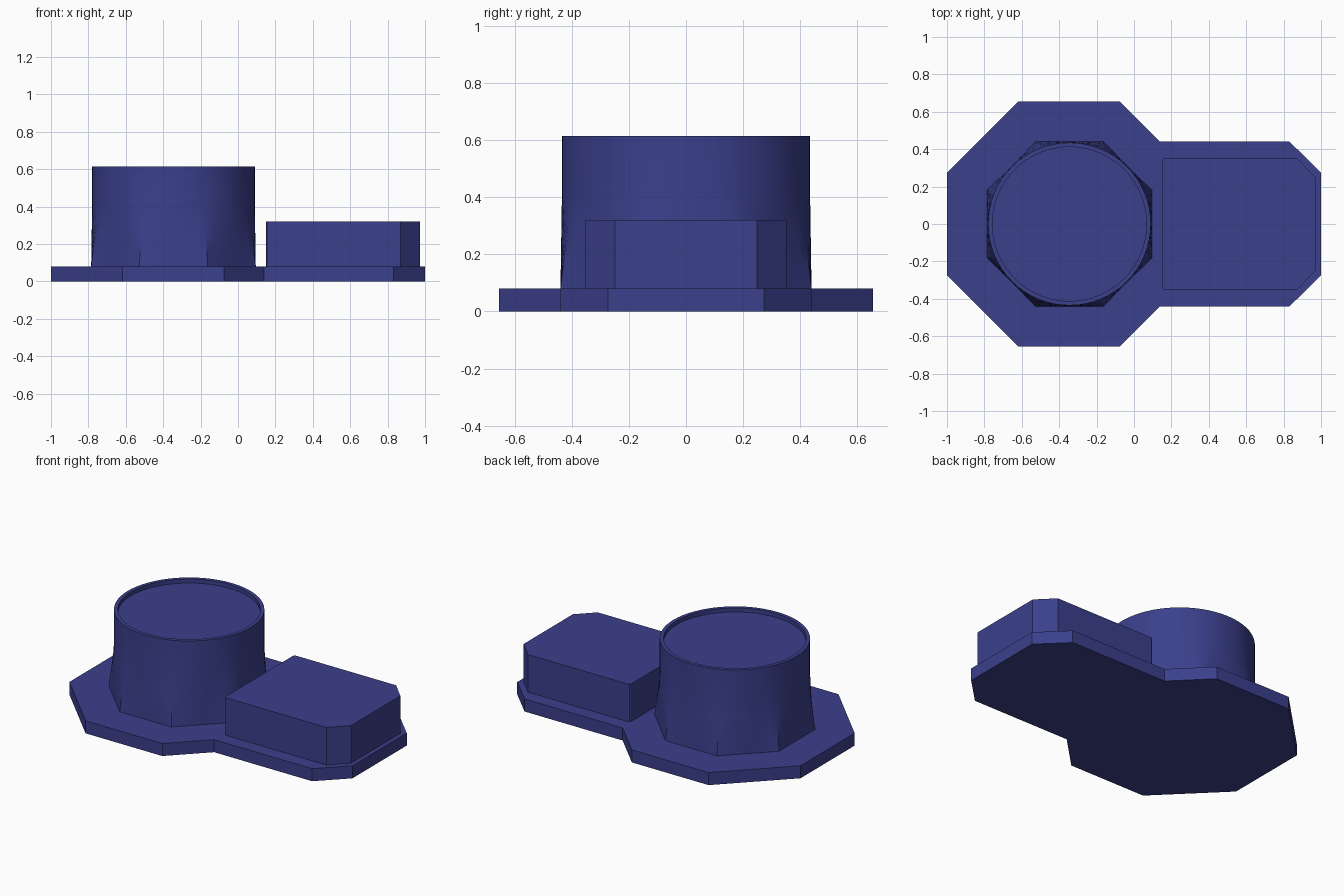
import bpy, bmesh
from math import cos, pi, radians, sin

cube = bpy.data.objects.get("Cube")
if cube:
    bpy.data.objects.remove(cube, do_unlink=True)

navy = bpy.data.materials.new("navy_blue")
navy.use_nodes = True
navy.diffuse_color = (0.043, 0.05, 0.26, 1)
navy.node_tree.nodes["Principled BSDF"].inputs["Base Color"].default_value = navy.diffuse_color


def loft(name, rings):
    """Skin a stack of equal-length point rings and cap both ends."""
    bm = bmesh.new()
    loops = [[bm.verts.new(p) for p in ring] for ring in rings]
    for low, high in zip(loops, loops[1:]):
        for i in range(len(low)):
            j = (i + 1) % len(low)
            bm.faces.new((low[i], low[j], high[j], high[i]))
    bm.faces.new(loops[0][::-1])
    bm.faces.new(loops[-1])
    bmesh.ops.recalc_face_normals(bm, faces=bm.faces)
    mesh = bpy.data.meshes.new(name)
    bm.to_mesh(mesh)
    bm.free()
    mesh.materials.append(navy)
    obj = bpy.data.objects.new(name, mesh)
    bpy.context.collection.objects.link(obj)
    return obj


def prism(name, half, bottom, top):
    """Extrude an outline mirrored across the x axis."""
    outline = half + [(x, -y) for x, y in reversed(half)]
    return loft(name, [[(x, y, z) for x, y in outline] for z in (bottom, top)])


PLATE_TOP = 0.08

# Base plate: wide octagon joined to a narrower tab
prism("base_plate", [(-1, 0.273), (-0.618, 0.655), (-0.076, 0.655), (0.139, 0.44),
                     (0.832, 0.44), (1, 0.274)], 0, PLATE_TOP)

# Side block with chamfered outer corners
prism("side_block", [(0.15, 0.338), (0.155, 0.348), (0.166, 0.352), (0.87, 0.352),
                     (0.973, 0.248)], PLATE_TOP, 0.32)

# Round holder: octagonal foot blending into a cylinder with a shallow recess
SEGMENTS, CENTRE_X, RADIUS, APOTHEM = 64, -0.345, 0.435, 0.44


def holder_ring(z, radius, octagon=0.0):
    points = []
    for k in range(SEGMENTS):
        a = 2 * pi * k / SEGMENTS
        off = (a + pi / 8) % (pi / 4) - pi / 8
        r = radius + (APOTHEM / cos(off) - radius) * octagon
        points.append((CENTRE_X + r * cos(a), r * sin(a), z))
    return points


TOP, BLEND_TOP = 0.615, 0.4
rings = [holder_ring(PLATE_TOP + (BLEND_TOP - PLATE_TOP) * t, RADIUS, 1 - t)
         for t in (0, 0.25, 0.5, 0.75, 1)]
rings += [holder_ring(TOP, RADIUS), holder_ring(TOP, RADIUS - 0.023),
          holder_ring(TOP - 0.025, RADIUS - 0.023)]
holder = loft("round_holder", rings)

# Smooth shading with crisp rims
bpy.ops.object.select_all(action='DESELECT')
holder.select_set(True)
bpy.context.view_layer.objects.active = holder
bpy.ops.object.shade_smooth_by_angle(angle=radians(30))
